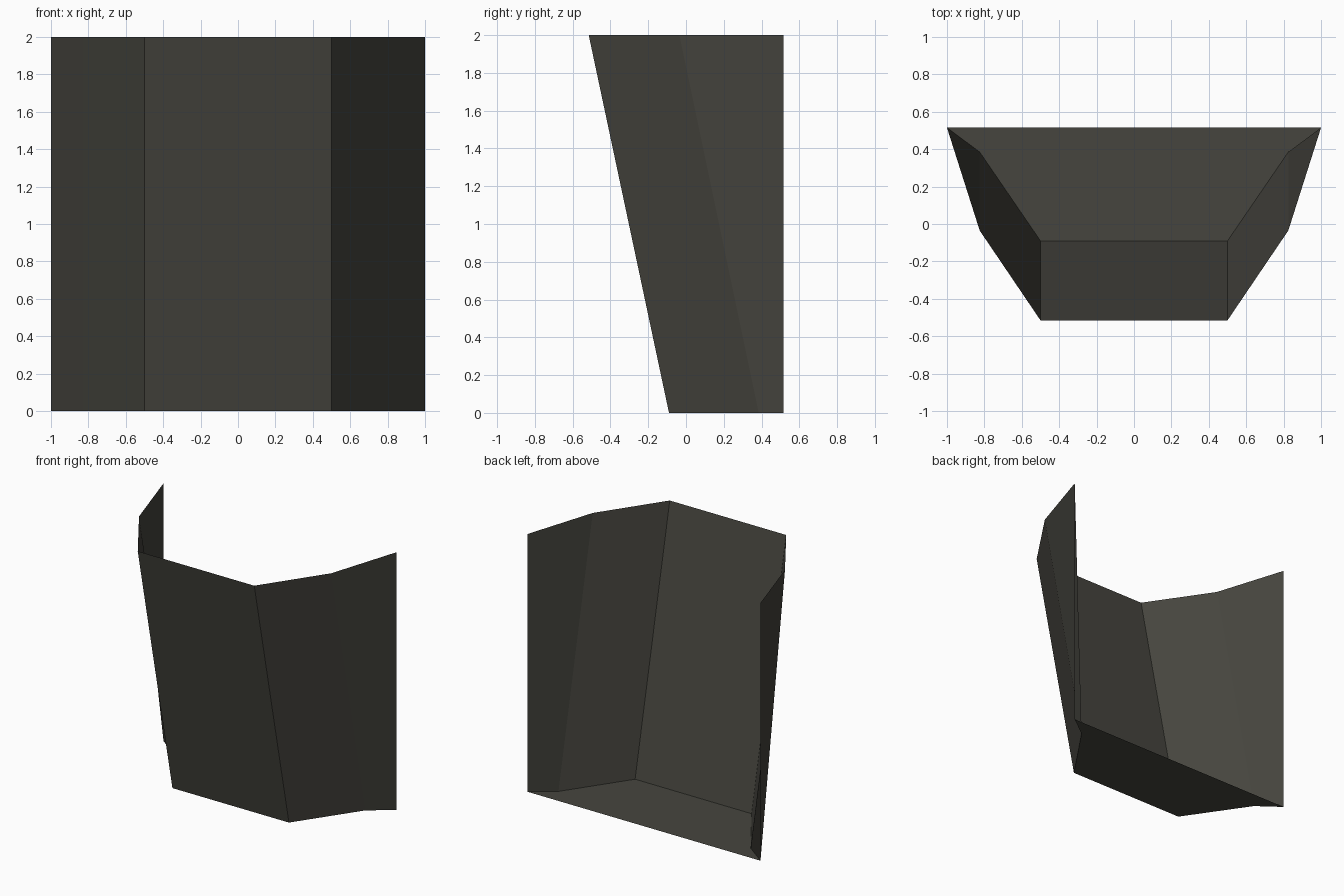
import bpy, bmesh

if "Cube" in bpy.data.objects:
    bpy.data.objects.remove(bpy.data.objects["Cube"])

# Single dark olive-grey colour
mat = bpy.data.materials.new("dark olive grey")
mat.diffuse_color = (0.061, 0.060, 0.049, 1)
mat.use_nodes = True
mat.node_tree.nodes["Principled BSDF"].inputs["Base Color"].default_value = mat.diffuse_color

# Half profiles (right side, from front to back) at the floor and the rim
floor_half = [(0.5, -0.09), (0.825, 0.385), (1.0, 0.515)]
rim_half = [(0.5, -0.515), (0.825, -0.035), (1.0, 0.515)]


def full(half):
    """Mirror a half profile across x = 0, running left to right."""
    return [(-x, y) for x, y in reversed(half)] + half


bm = bmesh.new()
low = [bm.verts.new((x, y, 0)) for x, y in full(floor_half)]
top = [bm.verts.new((x, y, 2)) for x, y in full(rim_half)]

# Thin leaning wall panels, open at the back and the top
for i in range(len(low) - 1):
    bm.faces.new((low[i], low[i + 1], top[i + 1], top[i]))

# Floor panel, facing down
bm.faces.new(low[::-1])

mesh = bpy.data.meshes.new("open_bay_shell")
bm.to_mesh(mesh)
bm.free()
mesh.materials.append(mat)
shell = bpy.data.objects.new("open_bay_shell", mesh)
bpy.context.collection.objects.link(shell)
